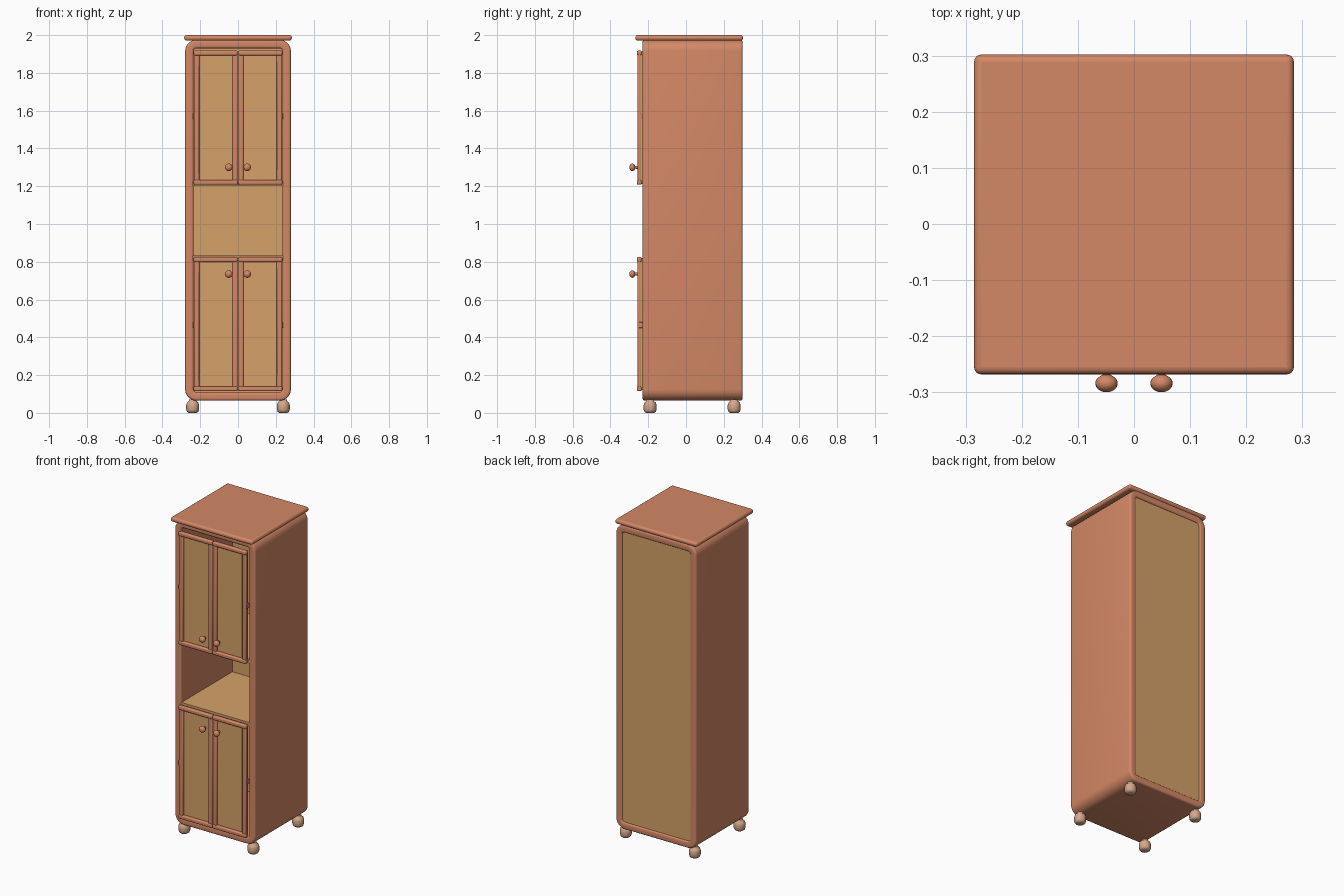
import bpy, bmesh, math
from mathutils import Matrix

if "Cube" in bpy.data.objects:
    bpy.data.objects.remove(bpy.data.objects["Cube"])


def material(name, rgb):
    m = bpy.data.materials.new(name)
    m.diffuse_color = (*rgb, 1)
    m.use_nodes = True
    m.node_tree.nodes["Principled BSDF"].inputs["Base Color"].default_value = m.diffuse_color
    return m


RED_WOOD = material("red_wood", (0.658, 0.246, 0.133))
PALE_WOOD = material("pale_wood", (0.672, 0.361, 0.144))
FOOT_WOOD = material("foot_wood", (0.66, 0.39, 0.26))


def finish(bm, name, mat, bevel=0, segments=2):
    bmesh.ops.recalc_face_normals(bm, faces=bm.faces)
    mesh = bpy.data.meshes.new(name)
    bm.to_mesh(mesh)
    bm.free()
    mesh.materials.append(mat)
    ob = bpy.data.objects.new(name, mesh)
    bpy.context.collection.objects.link(ob)
    if bevel:
        mod = ob.modifiers.new("rounding", "BEVEL")
        mod.width, mod.segments = bevel, segments
    bpy.ops.object.select_all(action="DESELECT")
    ob.select_set(True)
    bpy.context.view_layer.objects.active = ob
    bpy.ops.object.shade_smooth_by_angle(angle=math.radians(40))
    return ob


def box(name, mat, x, y, z, bevel=0, segments=2):
    """Box from (min, max) pairs."""
    bm = bmesh.new()
    bmesh.ops.create_cube(bm, size=1)
    for v in bm.verts:
        v.co = [r[0] if c < 0 else r[1] for c, r in zip(v.co, (x, y, z))]
    return finish(bm, name, mat, bevel, segments)


def lathe(name, mat, profile, matrix, steps=20):
    """Spin (radius, height) points about z, then place."""
    bm = bmesh.new()
    rings = [[bm.verts.new((r * math.cos(a), r * math.sin(a), h))
              for a in (2 * math.pi * i / steps for i in range(steps))]
             for r, h in profile]
    for a, b in zip(rings, rings[1:]):
        for i in range(steps):
            j = (i + 1) % steps
            bm.faces.new((a[i], a[j], b[j], b[i]))
    bm.faces.new(rings[0])
    bm.faces.new(rings[-1])
    bm.transform(matrix)
    return finish(bm, name, mat)


def rounded_loop(inset, y):
    """Rounded rectangle in the xz plane, shrunk by inset."""
    hx, hz = 0.28 - inset, 0.955 - inset
    r = max(0.06 - inset, 0.01)
    pts = []
    for k, (sx, sz) in enumerate(((1, 1), (-1, 1), (-1, -1), (1, -1))):
        for i in range(7):
            a = math.pi / 2 * (k + i / 6)
            pts.append((sx * (hx - r) + r * math.cos(a), y,
                        1.02 + sz * (hz - r) + r * math.sin(a)))
    return pts


# Cabinet body: closed wall section swept around the rounded rectangle
WALL, FRONT, BACK, R = 0.045, -0.23, 0.30, 0.012
section = []
for k, (d, y) in enumerate(((WALL - R, BACK - R), (R, BACK - R),
                            (R, FRONT + R), (WALL - R, FRONT + R))):
    for i in range(5):
        a = math.pi / 2 * (k + i / 4)
        section.append((d + R * math.cos(a), y + R * math.sin(a)))
bm = bmesh.new()
loops = [[bm.verts.new(p) for p in rounded_loop(d, y)] for d, y in section]
for s in range(len(loops)):
    a, b = loops[s], loops[(s + 1) % len(loops)]
    for i in range(len(a)):
        j = (i + 1) % len(a)
        bm.faces.new((a[i], a[j], b[j], b[i]))
finish(bm, "cabinet_body", RED_WOOD)

# Back panel, shelves and top
box("back_panel", PALE_WOOD, (-0.238, 0.238), (0.28, 0.292), (0.107, 1.933))
box("niche_floor", PALE_WOOD, (-0.237, 0.237), (-0.226, 0.285), (0.808, 0.832))
box("niche_ceiling", PALE_WOOD, (-0.237, 0.237), (-0.226, 0.285), (1.203, 1.227))
box("top_board", RED_WOOD, (-0.285, 0.285), (-0.268, 0.302), (1.971, 2.0), 0.013, 4)

# Doors: panel, frame bars, knob and hinge
knob_profile = [(0.008, 0), (0.007, 0.014)] + [
    (0.02 * math.sin(t), 0.026 - 0.016 * math.cos(t))
    for t in (math.radians(d) for d in (25, 50, 70, 90, 110, 130, 150, 170))]
for level, z0, z1, knob_z, hinge_z in (("upper", 1.208, 1.918, 1.30, 1.57),
                                       ("lower", 0.115, 0.825, 0.735, 0.465)):
    for side, s in (("left", -1), ("right", 1)):
        tag = f"{level}_{side}"

        def span(a, b):
            return tuple(sorted((s * a, s * b)))

        box(f"{tag}_door_panel", PALE_WOOD, span(0.005, 0.232),
            (-0.244, -0.231), (z0 + 0.005, z1 - 0.005))
        for part, a, b in (("inner", 0.002, 0.029), ("outer", 0.205, 0.234)):
            box(f"{tag}_{part}_stile", RED_WOOD, span(a, b),
                (-0.256, -0.238), (z0 + 0.01, z1 - 0.01), 0.006)
        for part, a, b in (("bottom", z0, z0 + 0.026), ("top", z1 - 0.026, z1)):
            box(f"{tag}_{part}_rail", RED_WOOD, span(0.001, 0.235),
                (-0.26, -0.234), (a, b), 0.007)
        lathe(f"{tag}_knob", RED_WOOD, knob_profile,
              Matrix.Translation((s * 0.049, -0.258, knob_z))
              @ Matrix.Rotation(math.pi / 2, 4, "X"))
        box(f"{tag}_hinge", RED_WOOD, span(0.229, 0.238),
            (-0.25, -0.226), (hinge_z - 0.015, hinge_z + 0.015), 0.002)

# Feet
foot_profile = [(0.022, 0), (0.030, 0.006), (0.034, 0.017), (0.034, 0.042),
                (0.030, 0.054), (0.022, 0.061), (0.018, 0.07)]
for x in (-0.24, 0.24):
    for y in (-0.19, 0.255):
        name = ("front" if y < 0 else "back") + ("_left" if x < 0 else "_right")
        lathe(f"{name}_foot", FOOT_WOOD, foot_profile,
              Matrix.Translation((x, y, 0)))
